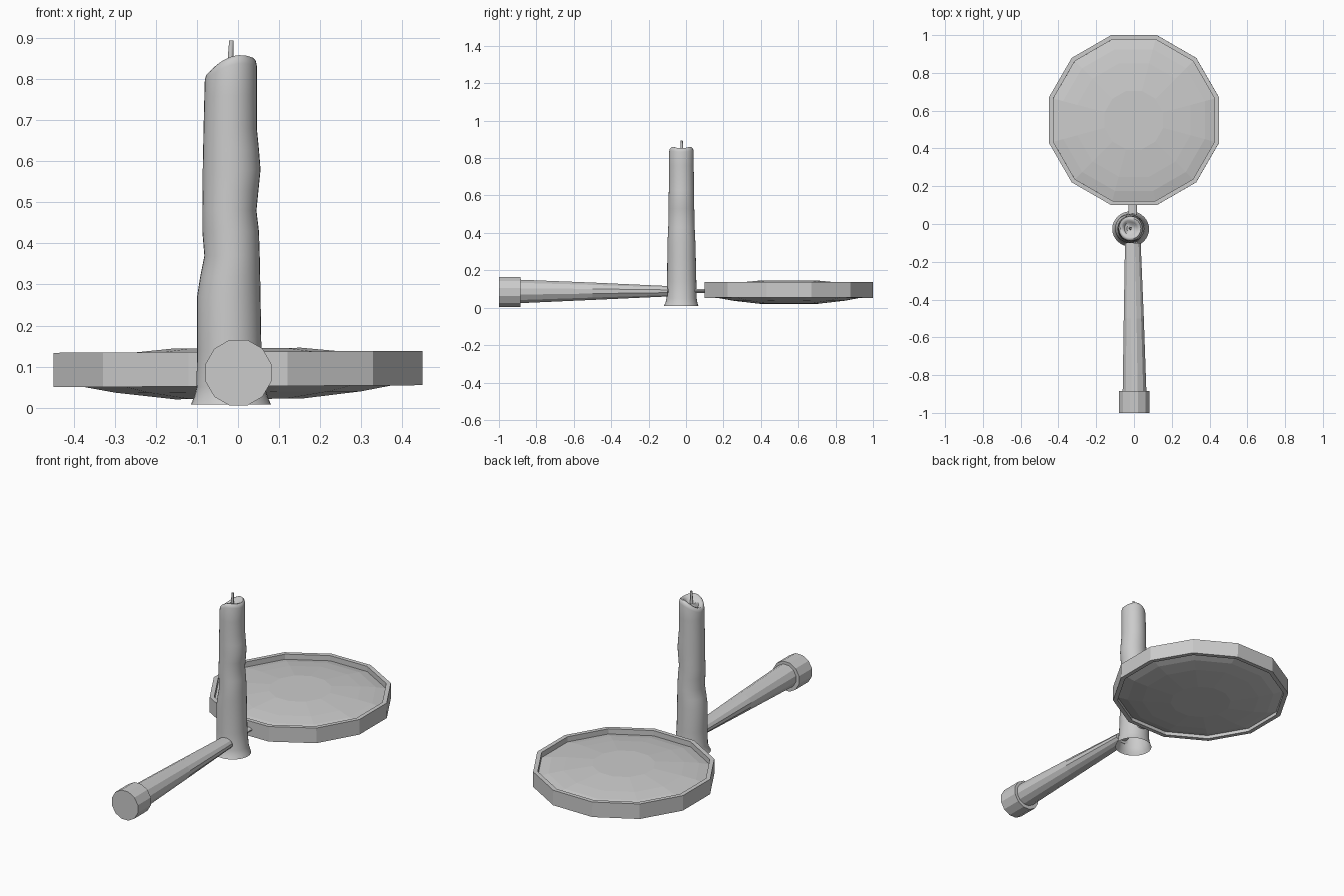
import bpy, bmesh
from math import cos, sin, pi, radians
from mathutils import Vector

if "Cube" in bpy.data.objects:
    bpy.data.objects.remove(bpy.data.objects["Cube"])


def loft(name, rings, start=False, end=False, closed=False, smooth=False):
    """Skin a list of equal-length point rings into one mesh object."""
    bm = bmesh.new()
    loops = [[bm.verts.new(p) for p in r] for r in rings]
    n = len(loops[0])
    pairs = list(zip(loops, loops[1:]))
    if closed:
        pairs.append((loops[-1], loops[0]))
    for a, b in pairs:
        for i in range(n):
            j = (i + 1) % n
            bm.faces.new((a[i], a[j], b[j], b[i]))
    if start:
        bm.faces.new(loops[0][::-1])
    if end:
        bm.faces.new(loops[-1])
    bmesh.ops.recalc_face_normals(bm, faces=bm.faces[:])
    me = bpy.data.meshes.new(name)
    bm.to_mesh(me)
    bm.free()
    ob = bpy.data.objects.new(name, me)
    bpy.context.collection.objects.link(ob)
    if smooth:
        bpy.ops.object.select_all(action='DESELECT')
        ob.select_set(True)
        bpy.context.view_layer.objects.active = ob
        bpy.ops.object.shade_smooth_by_angle(angle=radians(50))
    return ob


def disc(r, z, n=12):
    """Flat-sided horizontal polygon whose apothem is r."""
    r /= cos(pi / n)
    return [Vector((r * cos(2 * pi * (i + .5) / n), r * sin(2 * pi * (i + .5) / n), z))
            for i in range(n)]


def slice_y(y, x, z, rx, rz, n=12, turn=0.5):
    """Polygon across the handle axis."""
    return [Vector((x + rx * cos(2 * pi * (i + turn) / n), y,
                    z + rz * sin(2 * pi * (i + turn) / n))) for i in range(n)]


# magnifier frame and faceted lens, tilted very slightly
frame = loft("lens_frame", [disc(r, z) for r, z in
             [(.45, -.042), (.45, .042), (.427, .042), (.427, -.042)]], closed=True)
lens = loft("lens", [disc(r, z) for r, z in
            [(.155, -.073), (.30, -.056), (.375, -.042), (.43, -.022),
             (.43, .012), (.375, .026), (.30, .037), (.155, .051)]],
            start=True, end=True)
for ob in (frame, lens):
    ob.location = (0, .55, .094)
    ob.rotation_euler = (0, -.0055, 0)

# tapered handle, its end cap and the flat neck to the frame
loft("handle", [slice_y(-.89, .003, .087, .065, .065),
                slice_y(-.5, -.001, .088, .055, .048),
                slice_y(-.10, -.006, .088, .043, .029)], True, True)
loft("handle_cap", [slice_y(-1, .001, .085, .083, .083),
                    slice_y(-.885, .001, .085, .083, .083)], True, True)
loft("neck", [slice_y(y, -.007, .09, rx, rz) for y, rx, rz in
              [(-.11, .03, .018), (-.075, .024, .011), (.12, .024, .011)]], True, True)

# candle body: height, left x, right x, front y, back y
N = 32
profile = [(.008, -.115, .08, -.12, .067), (.025, -.107, .073, -.110, .061),
           (.05, -.101, .065, -.104, .057), (.14, -.10, .057, -.101, .055),
           (.27, -.10, .055, -.10, .052), (.32, -.092, .054, -.099, .051),
           (.37, -.082, .053, -.098, .049), (.43, -.087, .051, -.095, .046),
           (.48, -.087, .045, -.094, .045), (.53, -.086, .050, -.093, .044),
           (.58, -.086, .055, -.093, .044), (.63, -.085, .051, -.092, .043),
           (.68, -.084, .046, -.091, .042), (.76, -.082, .046, -.091, .041)]


def oval(x0, x1, y0, y1, zf):
    return [Vector(((x0 + x1) / 2 + (x1 - x0) / 2 * cos(a),
                    (y0 + y1) / 2 + (y1 - y0) / 2 * sin(a), zf(a)))
            for a in (2 * pi * i / N for i in range(N))]


def rim(a):
    """Uneven melted rim: high at the right, low at the left."""
    return .845 + .018 * cos(a) - .010 * cos(2 * a)


rings = [oval(l, r, f, b, lambda a, z=z: z) for z, l, r, f, b in profile]
for inset, drop in [(0, .020), (.003, .007), (.010, 0), (.020, .001), (.030, .010)]:
    rings.append(oval(-.081 + inset, .046 - inset, -.090 + inset, .041 - inset,
                      lambda a, d=drop: rim(a) - d))
rings.append(oval(-.038, .002, -.044, -.004, lambda a: .831))
rings.append(oval(-.024, -.012, -.030, -.018, lambda a: .828))
loft("candle", rings, end=True, smooth=True)

# wick
loft("wick", [[p + Vector((dx, -.023, 0)) for p in disc(r, z, 8)] for dx, z, r in
              [(-.019, .82, .008), (-.018, .86, .0065), (-.016, .895, .0055)]],
     True, True, smooth=True)
